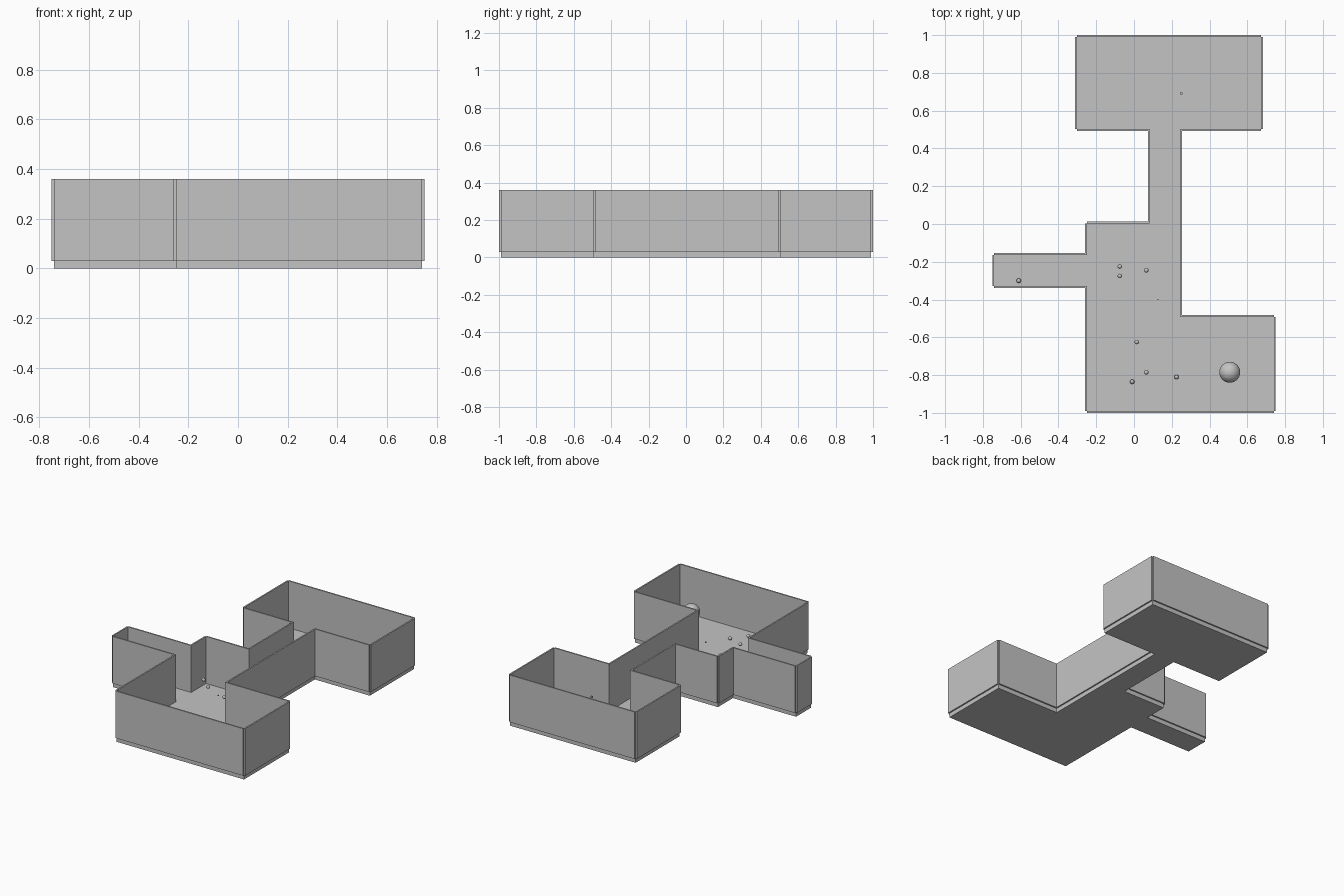
import bpy, bmesh
from mathutils import Vector

if "Cube" in bpy.data.objects:
    bpy.data.objects.remove(bpy.data.objects["Cube"])

FLOOR_H, WALL_TOP, WALL_T = 0.03, 0.36, 0.01

grey = bpy.data.materials.new("plain_grey")
grey.diffuse_color = (0.55, 0.55, 0.55, 1)
grey.use_nodes = True
grey.node_tree.nodes["Principled BSDF"].inputs["Base Color"].default_value = grey.diffuse_color


def finish(name, bm, smooth=False):
    """Turn a bmesh into a named grey object."""
    bmesh.ops.recalc_face_normals(bm, faces=bm.faces)
    for f in bm.faces:
        f.smooth = smooth
    mesh = bpy.data.meshes.new(name)
    bm.to_mesh(mesh)
    bm.free()
    mesh.materials.append(grey)
    obj = bpy.data.objects.new(name, mesh)
    bpy.context.collection.objects.link(obj)
    return obj


def prism(name, outline, z0, z1):
    """Extrude a flat outline between two heights."""
    bm = bmesh.new()
    face = bm.faces.new([bm.verts.new((x, y, z0)) for x, y in outline])
    top = bmesh.ops.extrude_face_region(bm, geom=[face], use_keep_orig=True)
    bmesh.ops.translate(bm, vec=(0, 0, z1 - z0),
                        verts=[v for v in top["geom"] if isinstance(v, bmesh.types.BMVert)])
    return finish(name, bm)


def ball(name, centre, r, u=16, v=10):
    bm = bmesh.new()
    bmesh.ops.create_uvsphere(bm, u_segments=u, v_segments=v, radius=r)
    obj = finish(name, bm)
    obj.location = centre
    return obj


def box(name, x, y, z, s, h):
    """Square block centred on x, y with its base at z."""
    a = s / 2
    return prism(name, [(x - a, y - a), (x + a, y - a), (x + a, y + a), (x - a, y + a)], z, z + h)


# Floor slab: rooms and corridors in one outline (counter-clockwise)
plan = [(-.25, -.99), (.74, -.99), (.74, -.492), (.245, -.492), (.245, .502), (.672, .502),
        (.672, .99), (-.302, .99), (-.302, .502), (.083, .502), (.083, .003), (-.25, .003),
        (-.25, -.163), (-.74, -.163), (-.74, -.328), (-.25, -.328)]
prism("floor", plan, 0, FLOOR_H)

# Walls: one thin panel just outside each floor edge, leaving notched corners
for i, a in enumerate(plan):
    a, b = Vector(a), Vector(plan[(i + 1) % len(plan)])
    d = (b - a).normalized()
    out = Vector((d.y, -d.x)) * WALL_T
    prism(f"wall_{i:02d}", [a, b, b + out, a + out], FLOOR_H, WALL_TOP)

# Large floating ball in the front room
ball("large_ball", (.507, -.785, .165), .055, 32, 16)

# Small floating balls
small = [(-.61, -.30, .05), (-.075, -.225, .14), (-.075, -.275, .21), (.065, -.245, .113),
         (.015, -.625, .13), (-.01, -.835, .05), (.065, -.785, .115), (.225, -.81, .045)]
for i, c in enumerate(small):
    ball(f"small_ball_{i}", c, .012)

# Floor plate and tiny floating markers
box("floor_plate", -.163, -.805, FLOOR_H, .055, .004)
box("marker_back", .25, .69, .195, .011, .011)
box("marker_hall", .127, -.40, .197, .007, .007)
